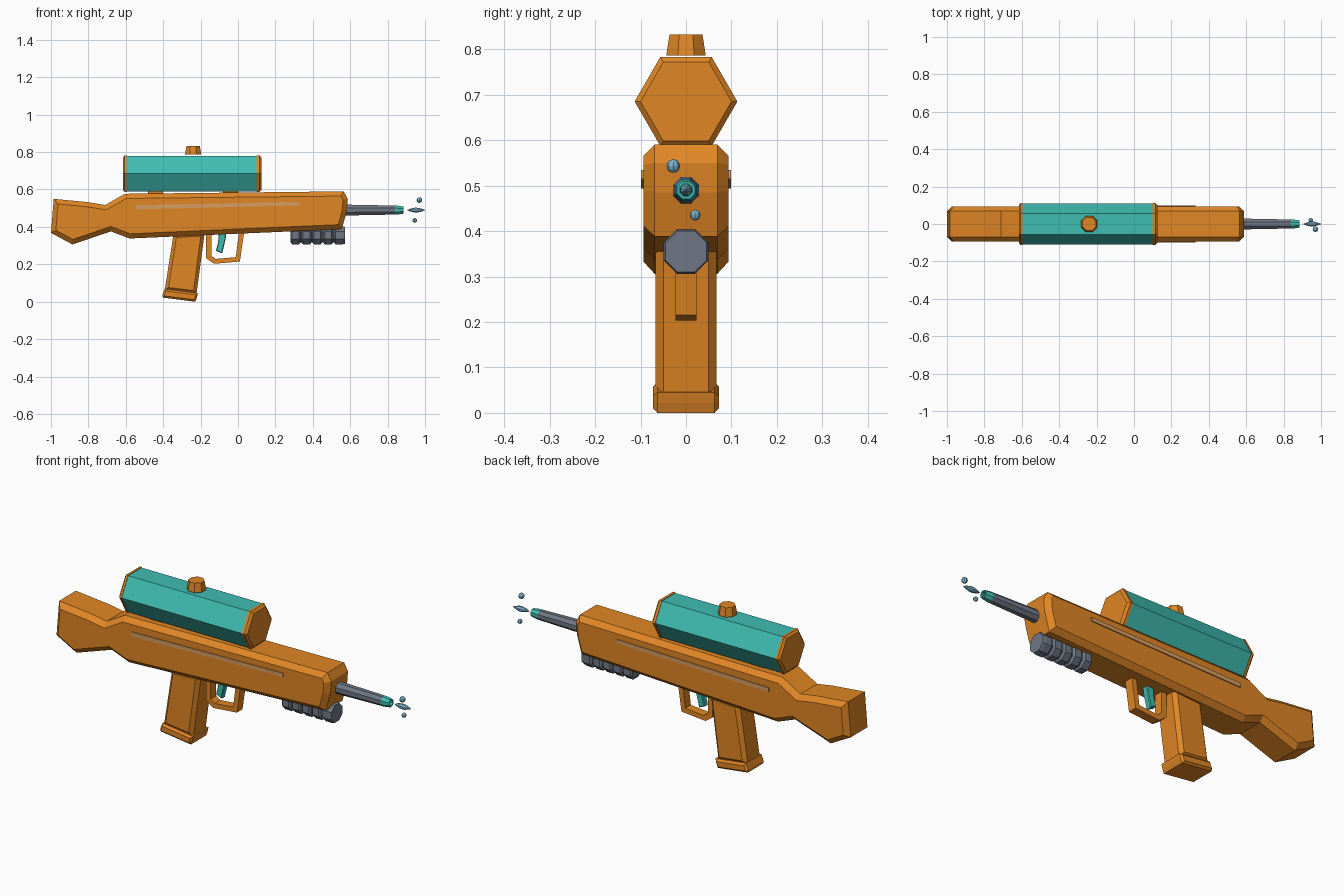
import bpy, bmesh, math
from mathutils import Vector

cube = bpy.data.objects.get("Cube")
if cube:
    bpy.data.objects.remove(cube, do_unlink=True)


def material(name, rgb):
    m = bpy.data.materials.new(name)
    m.use_nodes = True
    m.diffuse_color = (*rgb, 1)
    m.node_tree.nodes["Principled BSDF"].inputs["Base Color"].default_value = (*rgb, 1)
    return m


ORANGE = material("orange_plastic", (0.75, 0.24, 0.018))
TEAL = material("teal_plastic", (0.05, 0.51, 0.45))
GREY = material("grey_plastic", (0.16, 0.185, 0.235))
TAN = material("tan_stripe", (0.68, 0.34, 0.12))
WATER = material("water_blue", (0.2, 0.45, 0.6))


def finish(bm, name, mat):
    bmesh.ops.recalc_face_normals(bm, faces=bm.faces)
    mesh = bpy.data.meshes.new(name)
    bm.to_mesh(mesh)
    bm.free()
    mesh.materials.append(mat)
    obj = bpy.data.objects.new(name, mesh)
    bpy.context.collection.objects.link(obj)
    return obj


def prism(name, outline, half, mat, bevel=0, y=0):
    """Extrude an x-z outline across y, chamfering the rims of both sides."""
    bm = bmesh.new()
    sides = [[bm.verts.new((px, y + s * half, pz)) for px, pz in outline] for s in (-1, 1)]
    caps = [bm.faces.new(side) for side in sides]
    n = len(outline)
    for i in range(n):
        j = (i + 1) % n
        bm.faces.new((sides[0][i], sides[0][j], sides[1][j], sides[1][i]))
    bmesh.ops.recalc_face_normals(bm, faces=bm.faces)
    if bevel:
        rims = [e for cap in caps for e in cap.edges]
        bmesh.ops.bevel(bm, geom=rims, offset=bevel, segments=1,
                        affect='EDGES', clamp_overlap=True)
    return finish(bm, name, mat)


def lathe(name, profile, sides, mat, centre, turn=0, axis='X'):
    """Spin (distance, radius) pairs about an axis through centre."""
    bm = bmesh.new()
    rings = []
    for d, r in profile:
        ring = []
        for i in range(sides):
            a = math.tau * i / sides + turn
            u, v = r * math.cos(a), r * math.sin(a)
            p = Vector((d, u, v) if axis == 'X' else (u, v, d))
            ring.append(bm.verts.new(p + Vector(centre)))
        rings.append(ring)
    for a, b in zip(rings, rings[1:]):
        for i in range(sides):
            j = (i + 1) % sides
            bm.faces.new((a[i], a[j], b[j], b[i]))
    bm.faces.new(rings[0])
    bm.faces.new(rings[-1])
    return finish(bm, name, mat)


EIGHTH = math.pi / 8

# Body and shoulder stock
prism("body", [(-0.985, 0.55), (-0.8, 0.532), (-0.71, 0.517), (-0.605, 0.577),
               (0.565, 0.59), (0.587, 0.55), (0.582, 0.485), (0.555, 0.388),
               (-0.58, 0.338), (-0.68, 0.376), (-0.885, 0.306), (-1, 0.368)],
      0.094, ORANGE, 0.025)

# Side stripes
for side, name in ((-1, "right_stripe"), (1, "left_stripe")):
    prism(name, [(-0.545, 0.516), (-0.545, 0.494), (0.33, 0.515), (0.33, 0.534)],
          0.004, TAN, y=side * 0.095)

# Hand grip and its foot
prism("grip", [(-0.345, 0.36), (-0.178, 0.37), (-0.222, 0.04), (-0.392, 0.06)],
      0.067, ORANGE, 0.018)
prism("grip_foot", [(-0.392, 0.068), (-0.214, 0.045), (-0.22, 0.022),
                    (-0.228, 0), (-0.402, 0.022), (-0.404, 0.037)],
      0.073, ORANGE, 0.01)

# Trigger and guard
prism("trigger_guard", [(-0.17, 0.375), (-0.17, 0.232), (-0.128, 0.203), (0.01, 0.215),
                        (0.034, 0.38), (0.006, 0.38), (-0.012, 0.238),
                        (-0.118, 0.229), (-0.142, 0.245), (-0.142, 0.375)],
      0.023, ORANGE)
prism("trigger", [(-0.103, 0.375), (-0.062, 0.375), (-0.066, 0.335),
                  (-0.085, 0.258), (-0.118, 0.272), (-0.106, 0.32)],
      0.016, TEAL, 0.004)

# Six-sided water tank with end caps
tank = (0, 0, 0.685)
lathe("tank", [(-0.6, 0.11), (0.105, 0.11)], 6, TEAL, tank)
lathe("tank_rear_cap", [(-0.616, 0.1), (-0.606, 0.113), (-0.595, 0.113)], 6, ORANGE, tank)
lathe("tank_front_cap", [(0.1, 0.113), (0.114, 0.113), (0.125, 0.1)], 6, ORANGE, tank)

# Filler knob
lathe("filler_knob", [(0.786, 0.047), (0.822, 0.041), (0.832, 0.039)], 8, ORANGE,
      (-0.24, 0, 0), EIGHTH, 'Z')

# Tank mounts
for name, x in (("rear_mount", -0.44), ("front_mount", -0.04)):
    prism(name, [(x - 0.04, 0.56), (x + 0.04, 0.56), (x + 0.04, 0.6), (x - 0.04, 0.6)],
          0.04, ORANGE)

# Barrel and hollow nozzle
axis = (0, 0, 0.49)
lathe("barrel", [(0.55, 0.032), (0.84, 0.026)], 8, GREY, axis, EIGHTH)
lathe("nozzle", [(0.83, 0.022), (0.835, 0.026), (0.85, 0.026), (0.885, 0.021),
                 (0.885, 0.015), (0.85, 0.015)], 8, TEAL, axis, EIGHTH)

# Ribbed pump handle
ribs = 5
pitch = 0.29 / ribs
profile = []
for i in range(ribs):
    x = 0.282 + i * pitch
    profile += [(x, 0.042), (x + 0.008, 0.053), (x + pitch - 0.014, 0.053),
                (x + pitch - 0.006, 0.042)]
profile[-1] = (0.572, 0.049)
lathe("pump_handle", profile, 8, GREY, (0, 0, 0.355), EIGHTH)

# Water jet and droplets
lathe("water_jet", [(0.905, 0.001), (0.92, 0.008), (0.945, 0.014), (0.965, 0.013),
                    (0.988, 0.006), (1, 0.001)], 8, WATER, axis, EIGHTH)
for name, pos, r in (("upper_droplet", (0.97, -0.028, 0.543), 0.015),
                     ("lower_droplet", (0.945, 0.02, 0.435), 0.012)):
    bm = bmesh.new()
    bmesh.ops.create_uvsphere(bm, u_segments=8, v_segments=6, radius=r)
    bmesh.ops.translate(bm, verts=bm.verts, vec=pos)
    finish(bm, name, WATER)
